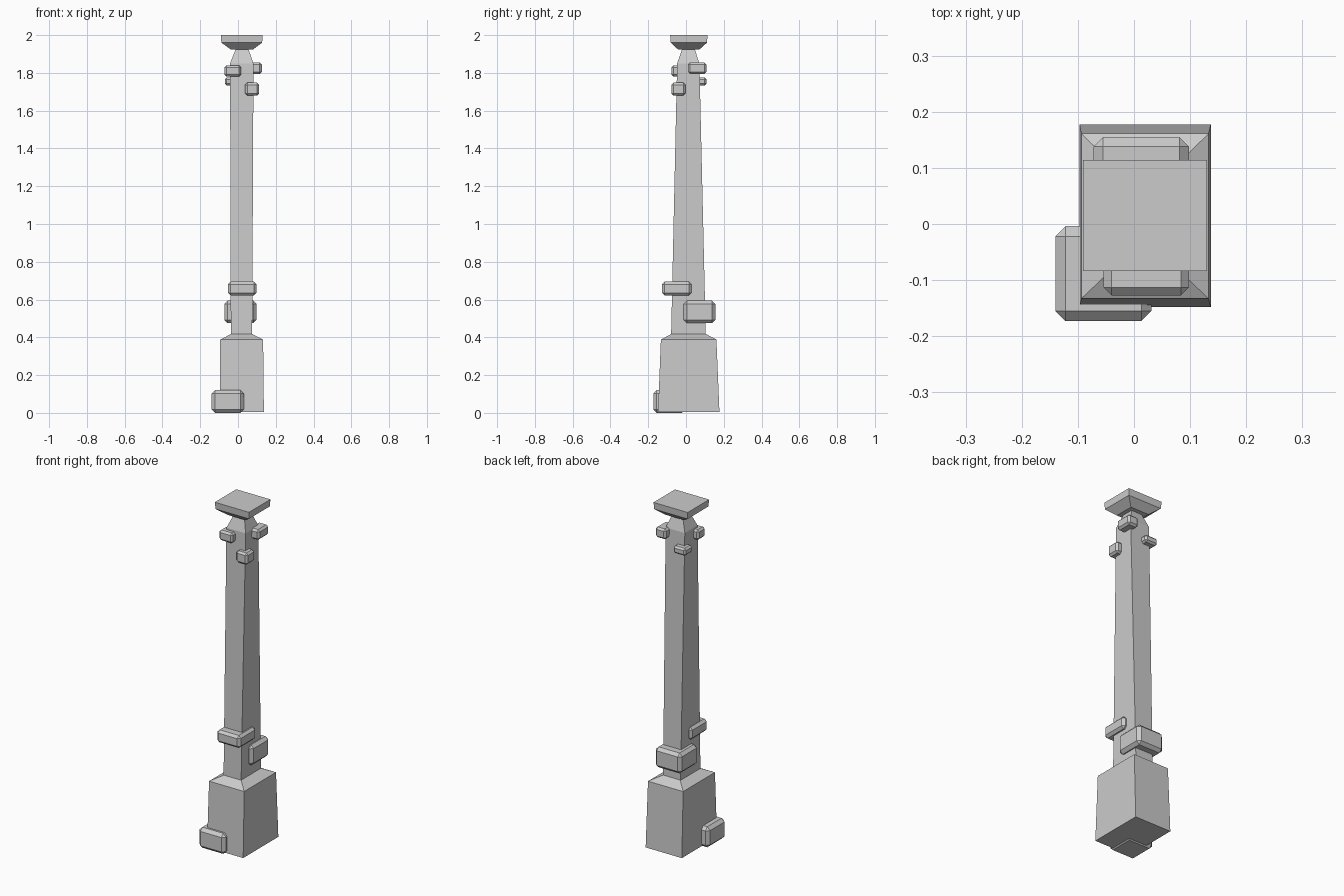
import bpy
import bmesh

if "Cube" in bpy.data.objects:
    bpy.data.objects.remove(bpy.data.objects["Cube"])


def finish(name, bm):
    bmesh.ops.recalc_face_normals(bm, faces=bm.faces[:])
    mesh = bpy.data.meshes.new(name)
    bm.to_mesh(mesh)
    bm.free()
    obj = bpy.data.objects.new(name, mesh)
    bpy.context.collection.objects.link(obj)
    return obj


def stack(name, sections):
    """Closed block through rectangular sections (z, x0, x1, y0, y1)."""
    bm = bmesh.new()
    rings = []
    for z, x0, x1, y0, y1 in sections:
        rings.append([bm.verts.new((x, y, z)) for x, y in
                      ((x0, y0), (x1, y0), (x1, y1), (x0, y1))])
    for a, b in zip(rings, rings[1:]):
        for i in range(4):
            j = (i + 1) % 4
            bm.faces.new((a[i], a[j], b[j], b[i]))
    bm.faces.new(rings[0][::-1])
    bm.faces.new(rings[-1])
    return finish(name, bm)


def stone(name, x0, x1, y0, y1, z0, z1, bevel):
    """Chamfered stone block between two corners."""
    obj = stack(name, [(z0, x0, x1, y0, y1), (z1, x0, x1, y0, y1)])
    mod = obj.modifiers.new("chamfer", 'BEVEL')
    mod.width = bevel
    mod.segments = 1
    mod.limit_method = 'NONE'


# Pedestal with sloped shoulder
stack("pedestal", [(0.006, -0.097, 0.137, -0.148, 0.177),
                   (0.388, -0.094, 0.133, -0.133, 0.161),
                   (0.418, -0.036, 0.075, -0.078, 0.105)])

# Tapered shaft with narrowed neck
stack("shaft", [(0.40, -0.038, 0.075, -0.079, 0.105),
                (1.85, -0.042, 0.082, -0.047, 0.071),
                (1.93, -0.010, 0.054, -0.019, 0.045)])

# Flared capital
stack("capital", [(1.924, -0.038, 0.080, -0.042, 0.071),
                  (1.960, -0.088, 0.128, -0.081, 0.111),
                  (2.000, -0.091, 0.130, -0.084, 0.114)])

# Raised stones around the post
stone("foot_stone", -0.140, 0.031, -0.173, -0.004, 0.000, 0.120, 0.018)
stone("lower_back_stone", -0.072, 0.098, -0.012, 0.155, 0.475, 0.594, 0.017)
stone("lower_front_stone", -0.054, 0.098, -0.127, 0.030, 0.622, 0.695, 0.014)
stone("upper_front_left_stone", -0.072, 0.016, -0.078, -0.010, 1.780, 1.840, 0.011)
stone("upper_back_right_stone", 0.058, 0.126, 0.010, 0.108, 1.795, 1.855, 0.011)
stone("upper_front_right_stone", 0.038, 0.112, -0.078, -0.003, 1.680, 1.748, 0.011)
stone("upper_back_left_stone", -0.070, 0.010, 0.038, 0.108, 1.733, 1.776, 0.010)
